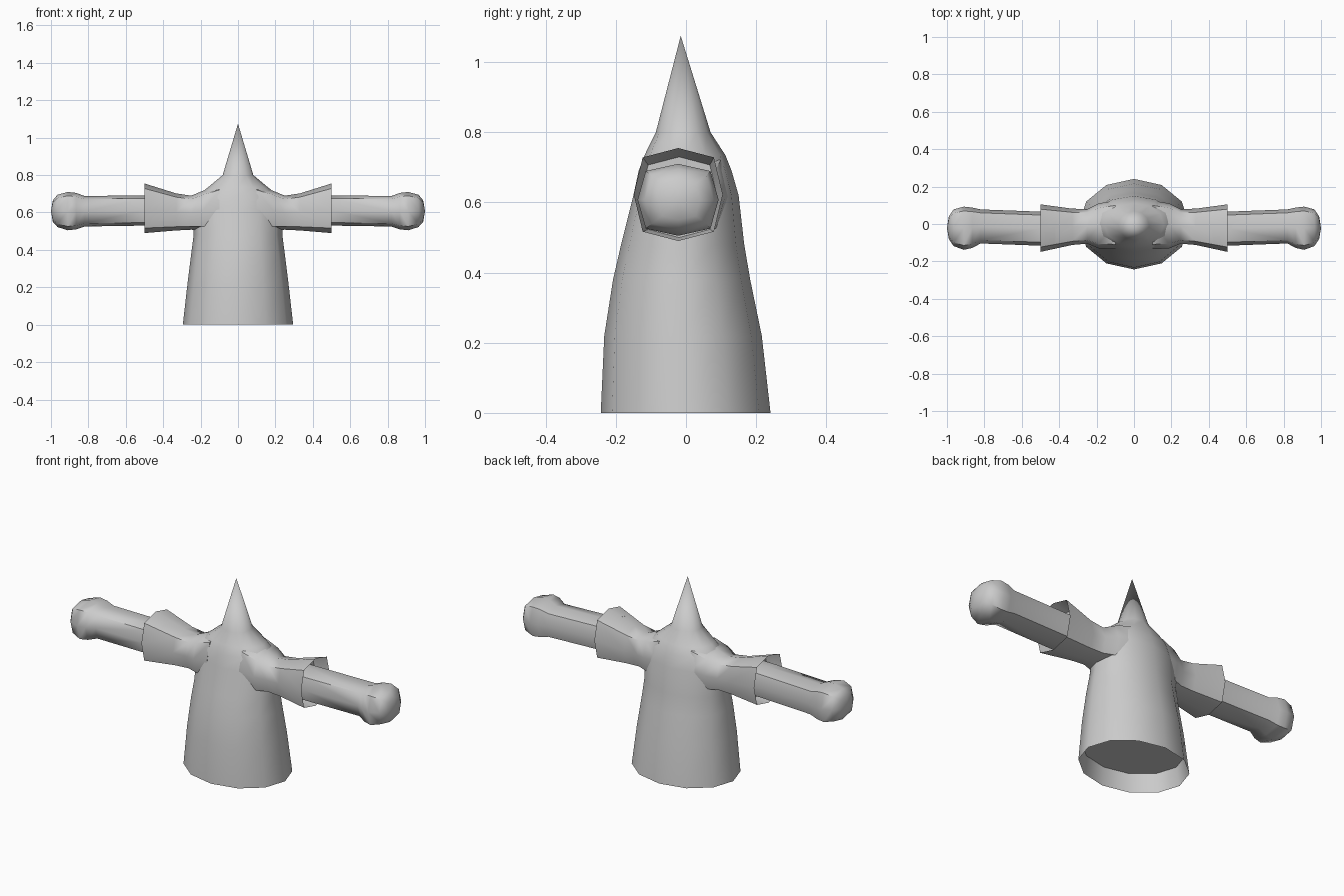
import bpy, bmesh, math

if "Cube" in bpy.data.objects:
    bpy.data.objects.remove(bpy.data.objects["Cube"])


def loft(name, rings, apex=None):
    """Skin a list of rings; cap the ends, or close the last one to an apex."""
    bm = bmesh.new()
    loops = [[bm.verts.new(p) for p in ring] for ring in rings]
    n = len(loops[0])
    for a, b in zip(loops, loops[1:]):
        for i in range(n):
            j = (i + 1) % n
            bm.faces.new((a[i], a[j], b[j], b[i]))
    bm.faces.new(loops[0])
    if apex:
        tip = bm.verts.new(apex)
        for i in range(n):
            bm.faces.new((loops[-1][i], loops[-1][(i + 1) % n], tip))
    else:
        bm.faces.new(loops[-1])
    bmesh.ops.recalc_face_normals(bm, faces=bm.faces)
    mesh = bpy.data.meshes.new(name)
    bm.to_mesh(mesh)
    bm.free()
    obj = bpy.data.objects.new(name, mesh)
    bpy.context.collection.objects.link(obj)
    bpy.ops.object.select_all(action='DESELECT')
    obj.select_set(True)
    bpy.context.view_layer.objects.active = obj
    bpy.ops.object.shade_smooth_by_angle(angle=math.radians(58))
    return obj


def level_ring(z, half_x, front, back, n=12):
    cy, ry = (front + back) / 2, (back - front) / 2
    return [(half_x * math.cos(2 * math.pi * i / n),
             cy + ry * math.sin(2 * math.pi * i / n), z) for i in range(n)]


def arm_ring(x, y0, y1, z0, z1):
    # boxy octagon: diagonal corners pushed outward
    pts = []
    for i in range(8):
        a = i * math.pi / 4
        k = 1.13 if i % 2 else 1.0
        pts.append((x, (y0 + y1) / 2 + k * (y1 - y0) / 2 * math.cos(a),
                    (z0 + z1) / 2 + k * (z1 - z0) / 2 * math.sin(a)))
    return pts


def mirror(obj):
    obj.modifiers.new("Mirror", 'MIRROR').use_axis[0] = True


# robe with recessed underside and pointed hood: z, half width, front y, back y
robe = [(0.10, 0.275, -0.232, 0.222), (0.0, 0.295, -0.243, 0.241),
        (0.22, 0.27, -0.233, 0.216), (0.38, 0.25, -0.208, 0.183),
        (0.48, 0.237, -0.185, 0.166), (0.62, 0.235, -0.15, 0.15),
        (0.69, 0.215, -0.135, 0.13), (0.735, 0.16, -0.118, 0.112),
        (0.80, 0.082, -0.086, 0.07)]
loft("hooded_robe", [level_ring(*r) for r in robe], apex=(0, -0.015, 1.075))

# flared sleeve with recessed cuff: x, y range, z range
sleeve = [(0.10, -0.135, 0.125, 0.50, 0.745), (0.19, -0.13, 0.11, 0.505, 0.715),
          (0.25, -0.105, 0.08, 0.508, 0.69), (0.33, -0.112, 0.082, 0.504, 0.702),
          (0.50, -0.149, 0.105, 0.49, 0.755), (0.42, -0.13, 0.09, 0.50, 0.73)]
mirror(loft("sleeve", [arm_ring(*r) for r in sleeve]))

# forearm ending in a rounded fist
arm = [(0.38, -0.118, 0.064, 0.53, 0.693), (0.50, -0.116, 0.066, 0.53, 0.692),
       (0.82, -0.104, 0.078, 0.525, 0.688), (0.865, -0.128, 0.088, 0.51, 0.705),
       (0.91, -0.138, 0.093, 0.505, 0.71), (0.965, -0.118, 0.078, 0.522, 0.695),
       (0.99, -0.08, 0.04, 0.55, 0.665)]
mirror(loft("arm", [arm_ring(*r) for r in arm], apex=(1.0, -0.022, 0.607)))
